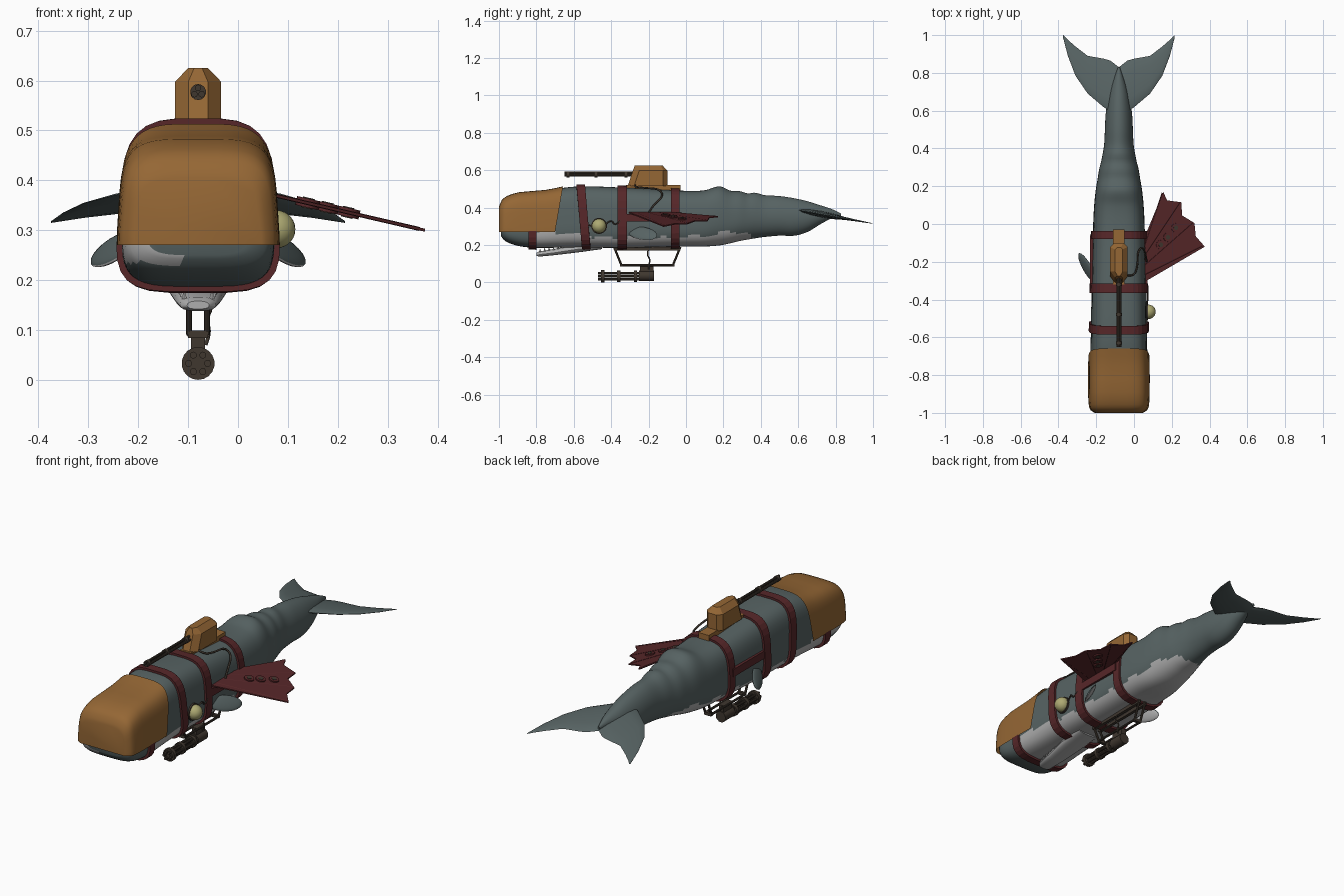
import bpy, bmesh, math
from mathutils import Vector, Matrix

if "Cube" in bpy.data.objects:
    bpy.data.objects.remove(bpy.data.objects["Cube"])

X = -0.08  # whale centre line


def mat(name, r, g, b):
    m = bpy.data.materials.new(name)
    m.diffuse_color = (r, g, b, 1)
    m.use_nodes = True
    m.node_tree.nodes["Principled BSDF"].inputs["Base Color"].default_value = m.diffuse_color
    return m


SKIN = mat("grey_skin", .095, .125, .125)
PALE = mat("pale_belly", .42, .42, .42)
BRASS = mat("brass_armour", .30, .135, .035)
RED = mat("red_leather", .095, .020, .022)
METAL = mat("dark_metal", .050, .038, .028)
LENS = mat("yellow_lens", .42, .40, .17)


def finish(name, bm, m, smooth=True, angle=35):
    bmesh.ops.recalc_face_normals(bm, faces=bm.faces)
    me = bpy.data.meshes.new(name)
    bm.to_mesh(me)
    bm.free()
    ob = bpy.data.objects.new(name, me)
    bpy.context.collection.objects.link(ob)
    me.materials.append(m)
    if smooth:
        bpy.ops.object.select_all(action='DESELECT')
        ob.select_set(True)
        bpy.context.view_layer.objects.active = ob
        bpy.ops.object.shade_smooth_by_angle(angle=math.radians(angle))
    return ob


def loft(rings, caps=True, closed=False):
    bm = bmesh.new()
    vs = [[bm.verts.new(p) for p in r] for r in rings]
    n = len(vs[0])
    pairs = list(zip(vs, vs[1:])) + ([(vs[-1], vs[0])] if closed else [])
    for a, b in pairs:
        for i in range(n):
            bm.faces.new((a[i], a[(i + 1) % n], b[(i + 1) % n], b[i]))
    if caps and not closed:
        bm.faces.new(vs[0])
        bm.faces.new(vs[-1][::-1])
    return bm


def cut(bm, co, no):
    bmesh.ops.bisect_plane(bm, geom=bm.verts[:] + bm.edges[:] + bm.faces[:],
                           plane_co=co, plane_no=no, clear_outer=True)


def box(name, lo, hi, m):
    bm = bmesh.new()
    bmesh.ops.create_cube(bm, size=1)
    for v in bm.verts:
        v.co = [(l + h) / 2 + c * (h - l) for l, h, c in zip(lo, hi, v.co)]
    return finish(name, bm, m, False)


def rod(name, a, b, r, m, seg=16):
    a, b = Vector(a), Vector(b)
    bm = bmesh.new()
    rot = (b - a).to_track_quat('Z', 'Y').to_matrix().to_4x4()
    bmesh.ops.create_cone(bm, cap_ends=True, segments=seg, radius1=r, radius2=r, depth=(b - a).length,
                          matrix=Matrix.Translation((a + b) / 2) @ rot)
    return finish(name, bm, m)


def cable(name, pts, r=.004):
    cu = bpy.data.curves.new(name, 'CURVE')
    cu.dimensions, cu.bevel_depth, cu.bevel_resolution = '3D', r, 1
    sp = cu.splines.new('NURBS')
    sp.points.add(len(pts) - 1)
    for p, q in zip(sp.points, pts):
        p.co = (*q, 1)
    sp.use_endpoint_u, sp.order_u, sp.resolution_u = True, 3, 6
    ob = bpy.data.objects.new(name, cu)
    bpy.context.collection.objects.link(ob)
    cu.materials.append(METAL)
    bpy.ops.object.select_all(action='DESELECT')
    ob.select_set(True)
    bpy.context.view_layer.objects.active = ob
    bpy.ops.object.convert(target='MESH')


# body table: y, half width, top z, bottom z, squareness
BODY = [(-.99, .10, .38, .25, 4), (-.975, .135, .42, .228, 4), (-.94, .147, .45, .208, 4.2), (-.88, .15, .47, .192, 4.2),
        (-.8, .15, .48, .185, 4), (-.6, .147, .512, .187, 3.6), (-.35, .143, .508, .185, 3.4), (0, .135, .490, .192, 3),
        (.1, .13, .493, .192, 2.8), (.18, .122, .514, .198, 2.5), (.24, .112, .490, .210, 2.4), (.29, .104, .488, .222, 2.3),
        (.33, .094, .476, .229, 2.2), (.37, .086, .480, .236, 2.1), (.42, .078, .467, .243, 2), (.5, .074, .462, .250, 2),
        (.58, .070, .450, .250, 2), (.65, .060, .434, .270, 2), (.72, .043, .412, .312, 2), (.78, .022, .392, .343, 2),
        (.83, .005, .368, .352, 2)]


def at(tab, y):
    y = min(max(y, tab[0][0]), tab[-1][0])
    i = max(k for k in range(len(tab) - 1) if tab[k][0] <= y)
    a, b = tab[i], tab[i + 1]
    p, q = tab[max(i - 1, 0)], tab[min(i + 2, len(tab) - 1)]
    h = b[0] - a[0]
    t = (y - a[0]) / h
    out = []
    for k in range(1, len(a)):
        m0 = (b[k] - p[k]) / (b[0] - p[0]) * h
        m1 = (q[k] - a[k]) / (q[0] - a[0]) * h
        out.append((2*t**3 - 3*t*t + 1)*a[k] + (t**3 - 2*t*t + t)*m0 + (3*t*t - 2*t**3)*b[k] + (t**3 - t*t)*m1)
    return out


def section(y, hw, zt, zb, n, seg=48, lean=0.0):
    pts = []
    for i in range(seg):
        a = 2 * math.pi * (i + .5) / seg
        c, s = math.cos(a), math.sin(a)
        u = math.copysign(abs(c) ** (2 / n), c)
        t = math.copysign(abs(s) ** (2 / n), s)
        pts.append(Vector((X + hw * u * (1 - .06 * t), y + lean * t, (zt + zb) / 2 + (zt - zb) / 2 * t)))
    return pts


# whale body with pale underside
ys = [-.99, -.985, -.975, -.96] + [-.94 + 1.77 * i / 110 for i in range(111)]
body = finish("whale_body", loft([section(y, *at(BODY, y)) for y in ys]), SKIN, angle=60)
body.data.materials.append(PALE)
LIMIT = [(-.82, .27), (-.6, .265), (-.5, .245), (-.1, .24), (.1, .25), (.22, .268), (.32, .262), (.39, .20)]
for f in body.data.polygons:
    x, y, z = f.center
    head = y < -.82 and x < X and z > .235 and z < .3
    belly = -.82 < y < .39 and z < at(LIMIT, y)[0] + .006 * math.sin(40 * y)
    f.material_index = int(head or belly)

# open lower jaw with teeth
JAW = [(-.80, .022, .158, .142, 2.5), (-.785, .036, .166, .138, 2.5), (-.70, .046, .180, .146, 2.5),
       (-.58, .058, .205, .160, 2.5), (-.45, .06, .215, .178, 2.5)]
finish("lower_jaw", loft([section(r[0], *r[1:], seg=20) for r in JAW]), PALE)
bm = bmesh.new()
for i in range(9):
    y = -.78 + i * .024
    hw, zt = at(JAW, y)[:2]
    for s in (-1, 1):
        bmesh.ops.create_cone(bm, segments=6, radius1=.006, radius2=.001, depth=.018,
                              matrix=Matrix.Translation((X + s * hw * .75, y, zt + .004)))
finish("teeth", bm, PALE, False)

# tail flukes: u, leading y, trailing y, half thickness
FLUKE = [(0, .58, .83, .018), (.045, .595, .865, .016), (.08, .618, .875, .014), (.165, .69, .89, .010),
         (.23, .785, .94, .006), (.27, .89, .975, .004), (.295, .985, 1.0, .001)]
for s, side in ((-1, "left"), (1, "right")):
    rings = []
    for u, a, b, th in FLUKE:
        ring = []
        for k in range(12):
            c, w = math.cos(k * math.pi / 6), math.sin(k * math.pi / 6)
            y = (a + b) / 2 - c * (b - a) / 2
            ring.append((X + s * u, y, .387 - .18 * (y - .6) + w * th))
        rings.append(ring)
    finish(side + "_fluke", loft(rings), SKIN, angle=50)
    # pectoral fin
    bm = bmesh.new()
    L, W = Vector((s * .042, .078, -.012)), Vector((s * .022, -.006, -.034))
    N = L.cross(W).normalized() * .010
    M = Matrix((L, W, N)).transposed().to_4x4()
    M.translation = (X + s * .168, -.232, .262)
    bmesh.ops.create_uvsphere(bm, u_segments=20, v_segments=10, radius=1, matrix=M)
    f = finish(side + "_pectoral_fin", bm, SKIN, angle=60)
    f.data.materials.append(PALE)
    for p in f.data.polygons:
        p.material_index = int(p.normal.z < -.3)
    # side strap joining the two middle bands
    e = X + s * .141
    box(side + "_side_strap", (e - .011, -.34, .325), (e + .011, -.06, .365), RED)

# head armour
HELM = [(-1, .125, .405, .22, 4.2), (-.985, .148, .44, .21, 4.2), (-.955, .157, .463, .2, 4.2), (-.89, .16, .483, .19, 4.2),
        (-.75, .16, .495, .18, 4), (-.62, .157, .522, .177, 3.8)]
bm = loft([section(y, *at(HELM, y)) for y in [-1, -.995, -.985, -.97, -.955, -.93, -.89, -.82, -.75, -.7, -.66, -.62]])
cut(bm, (0, 0, .27), (0, 0, -1))
cut(bm, (0, -.70, .27), (0, .985, -.17))
finish("head_armour", bm, BRASS, angle=50)


# leather bands round the body
def band(name, y, w, lean=0.0, top=None):
    rings = []
    for dy, off in ((-w, -.004), (-w, .011), (w, .011), (w, -.004)):
        hw, zt, zb, n = at(BODY, y + dy)
        rings.append(section(y + dy, hw + off, zt + off, zb - off, n, 28, lean))
    bm = loft(rings, closed=True)
    if top:
        cut(bm, (0, 0, top), (0, 0, 1))
    finish(name, bm, RED, False)


band("chin_band", -.82, .022, 0, .275)
band("front_band", -.548, .023, -.015)
band("middle_band", -.34, .025)
band("rear_band", -.058, .022)

# mechanical wing on the right side
OUT = [(.05, -.31), (.06, -.06), (.155, .17), (.175, .125), (.25, .115), (.255, .045), (.32, .005), (.327, -.065), (.375, -.12)]


def wz(x):
    return .373 - (x - .06) * .232


bm = bmesh.new()
lo = [bm.verts.new((x, y, wz(x) - .003)) for x, y in OUT]
hi = [bm.verts.new((x, y, wz(x) + .003)) for x, y in OUT]
bm.faces.new(hi)
bm.faces.new(lo[::-1])
for i in range(len(OUT)):
    j = (i + 1) % len(OUT)
    bm.faces.new((lo[i], lo[j], hi[j], hi[i]))
finish("wing_membrane", bm, RED, False)
for i in (2, 4, 6, 8):
    x, y = OUT[i]
    a = (.055, -.27 + .05 * (8 - i) / 2, wz(.055))
    rod("wing_rib", a, (x * .97, y * .97, wz(x * .97)), .004, RED, 6)
for x, y in ((.14, -.11), (.178, -.07), (.22, -.02)):
    n = Vector((.226, 0, .974)) * .009
    c = Vector((x, y, wz(x)))
    rod("wing_disc", c - n, c + n, .024, RED, 16)
    rod("wing_disc_hub", c - n * 1.2, c + n * 1.2, .012, METAL, 12)

# eye lens with rim and cables
bm = bmesh.new()
bmesh.ops.create_uvsphere(bm, u_segments=24, v_segments=14, radius=.038, matrix=Matrix.Translation((.077, -.465, .302)))
finish("eye_lens", bm, LENS, angle=60)
rod("eye_rim", (.055, -.465, .302), (.074, -.465, .302), .043, METAL, 20)
cable("eye_cable_front", [(.066, -.50, .30), (.072, -.53, .315), (.07, -.56, .30)])
cable("eye_cable_back", [(.066, -.43, .31), (.074, -.40, .34), (.074, -.38, .30), (.072, -.35, .33)])
cable("turret_cable", [(-.04, -.27, .52), (0, -.28, .512), (.02, -.22, .505), (.02, -.14, .50), (.05, -.12, .46),
                       (.066, -.18, .41), (.066, -.20, .37)], .005)

# top turret
box("turret_base", (X - .03, -.32, .49), (X + .03, -.03, .520), BRASS)
rings = []
for w, z, y0, y1 in ((.046, .515, -.30, -.10), (.046, .598, -.272, -.10), (.020, .625, -.262, -.125)):
    c = .022 if w > .03 else .01
    rings.append([(X + a, b, z) for a, b in ((-w, y0 + c), (-w + c * 1.2, y0 - .012), (w - c * 1.2, y0 - .012), (w, y0 + c),
                                            (w, y1 - c), (w - c, y1), (-w + c, y1), (-w, y1 - c))])
finish("turret", loft(rings), BRASS, False)
for k in range(3):
    a = math.pi / 2 + k * 2 * math.pi / 3
    dx, dz = .0085 * math.cos(a), .0085 * math.sin(a)
    rod("turret_barrel", (X + dx, -.65, .577 + dz), (X + dx, -.26, .577 + dz), .0065, METAL, 10)
for y in (-.63, -.48, -.32):
    rod("turret_barrel_clamp", (X, y - .008, .577), (X, y + .008, .577), .016, METAL, 14)

# belly frame
for s in (-1, 1):
    x = X + s * .018
    pts = [(x, -.385, .19), (x, -.345, .092), (x, -.07, .092), (x, -.03, .19)]
    for a, b in zip(pts, pts[1:]):
        rod("belly_frame_bar", a, b, .006, METAL, 8)
    box("belly_rail", (x - .008, -.385, .172), (x + .008, -.03, .19), METAL)
for y in (-.345, -.07):
    box("frame_crossbar", (X - .02, y - .008, .084), (X + .02, y + .008, .099), METAL)
cable("gun_cable", [(-.06, -.20, .18), (-.05, -.21, .15), (-.065, -.19, .12), (-.055, -.20, .095), (-.065, -.20, .07)])

# rotary gun
box("gun_mount", (X - .014, -.245, .05), (X + .014, -.175, .095), METAL)
rod("gun_body", (X, -.25, .036), (X, -.17, .036), .028, METAL, 16)
for k in range(6):
    a = k * math.pi / 3
    x, z = X + .019 * math.cos(a), .033 + .019 * math.sin(a)
    rod("gun_barrel", (x, -.47, z), (x, -.24, z), .007, METAL, 10)
rod("gun_axle", (X, -.45, .033), (X, -.24, .033), .007, METAL, 8)
for y in (-.445, -.36, -.27):
    rod("barrel_disc", (X, y - .009, .033), (X, y + .009, .033), .030 if y > -.44 else .033, METAL, 18)
